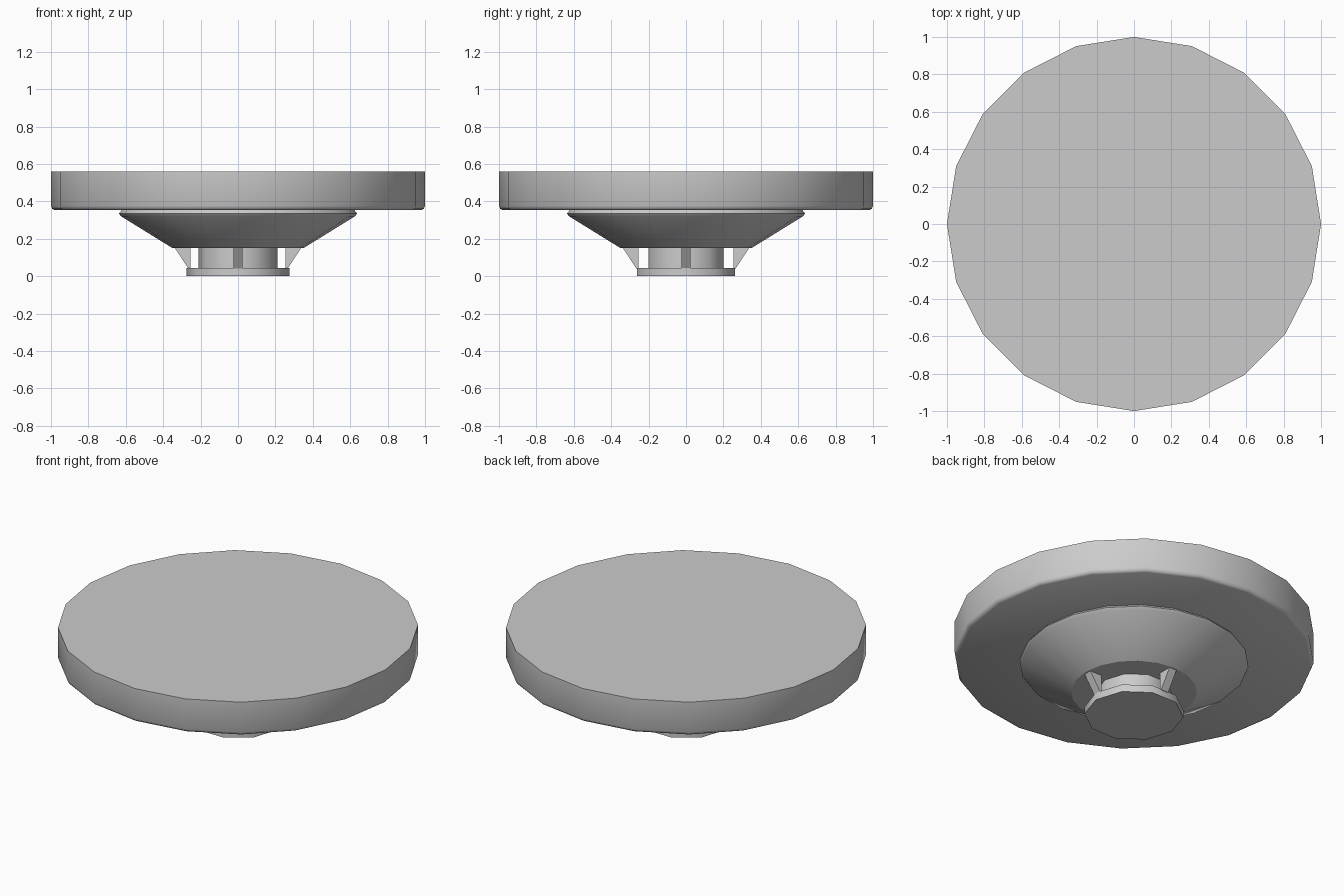
import bpy
import math

if "Cube" in bpy.data.objects:
    bpy.data.objects.remove(bpy.data.objects["Cube"])


def make_object(name, verts, faces, angle=None):
    mesh = bpy.data.meshes.new(name)
    mesh.from_pydata(verts, [], faces)
    mesh.update()
    obj = bpy.data.objects.new(name, mesh)
    bpy.context.collection.objects.link(obj)
    if angle:
        bpy.ops.object.select_all(action='DESELECT')
        obj.select_set(True)
        bpy.context.view_layer.objects.active = obj
        bpy.ops.object.shade_smooth_by_angle(angle=math.radians(angle))
    return obj


def turned(name, profile, sides, angle):
    """Closed solid of revolution from (radius, z) points, bottom to top."""
    verts = [(r * math.cos(math.tau * i / sides), r * math.sin(math.tau * i / sides), z)
             for r, z in profile for i in range(sides)]
    faces = [tuple(reversed(range(sides)))]
    for k in range(len(profile) - 1):
        a, b = k * sides, (k + 1) * sides
        for i in range(sides):
            j = (i + 1) % sides
            faces.append((a + i, a + j, b + j, b + i))
    top = (len(profile) - 1) * sides
    faces.append(tuple(range(top, top + sides)))
    return make_object(name, verts, faces, angle)


# Foot plate and central column
turned("foot_plate", [(0.275, 0), (0.275, 0.045)], 10, 40)
turned("column", [(0.21, 0.03), (0.21, 0.16)], 10, 40)

# Flared cone with a rounded rim
turned("flared_cone", [(0.35, 0.15), (0.625, 0.32), (0.637, 0.335), (0.62, 0.355)], 20, 30)

# Wide top disc with a chamfered lower edge
turned("top_disc", [(0.98, 0.353), (0.993, 0.36), (1.0, 0.375), (1.0, 0.56)], 20, 50)

# Four triangular support fins around the column
fin = [(0.255, 0.04), (0.265, 0.04), (0.337, 0.15), (0.255, 0.15)]
for n in range(4):
    c, s = round(math.cos(n * math.pi / 2)), round(math.sin(n * math.pi / 2))
    verts = [(r * c - t * s, r * s + t * c, z) for t in (-0.025, 0.025) for r, z in fin]
    faces = [(0, 1, 2, 3), (7, 6, 5, 4)]
    faces += [(i, i + 4, (i + 1) % 4 + 4, (i + 1) % 4) for i in range(4)]
    make_object(f"support_fin_{n + 1}", verts, faces)
